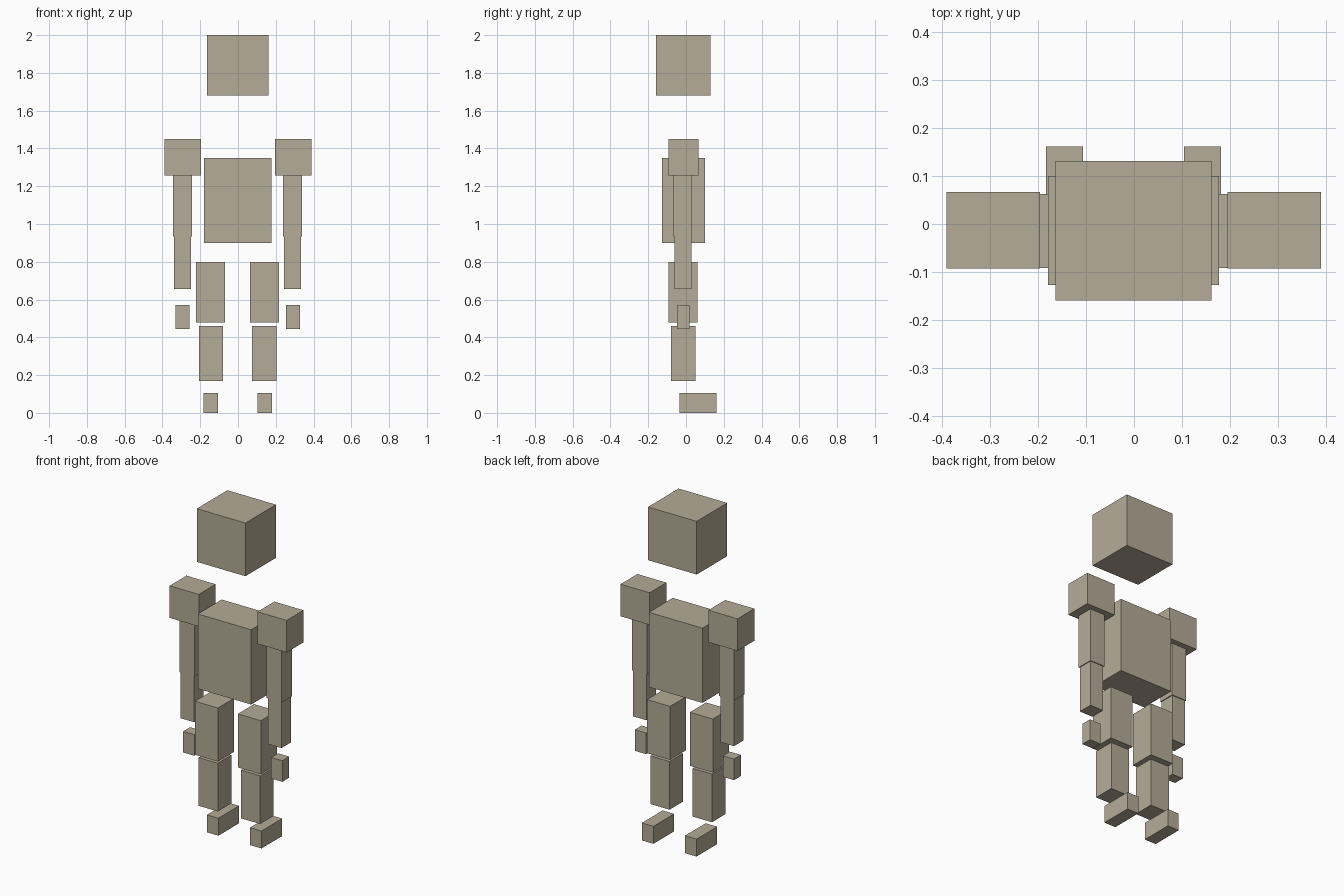
import bpy

stone = bpy.data.materials.new("warm_stone")
stone.diffuse_color = (0.462, 0.407, 0.31, 1.0)


def block(name, x, y, z):
    """Box spanning the given (min, max) ranges."""
    spans = (x, y, z)
    bpy.ops.mesh.primitive_cube_add(size=1, location=[(a + b) / 2 for a, b in spans])
    ob = bpy.context.object
    ob.name = name
    ob.scale = [b - a for a, b in spans]
    bpy.ops.object.transform_apply(location=False, rotation=False, scale=True)
    ob.data.materials.append(stone)


# Head and torso
block("head", (-0.163, 0.161), (-0.159, 0.131), (1.68, 2.0))
block("torso", (-0.179, 0.177), (-0.127, 0.1), (0.9, 1.35))

# Limb parts: name, x range on the right, y range, z range, mirror axis
limbs = [
    ("shoulder", (0.195, 0.389), (-0.093, 0.067), (1.257, 1.45), -0.0005),
    ("upper_arm", (0.238, 0.338), (-0.067, 0.033), (0.933, 1.257), -0.003),
    ("forearm", (0.243, 0.333), (-0.062, 0.028), (0.655, 0.933), -0.003),
    ("hand", (0.254, 0.328), (-0.047, 0.018), (0.445, 0.572), -0.002),
    ("thigh", (0.063, 0.216), (-0.092, 0.062), (0.478, 0.8), -0.003),
    ("shin", (0.075, 0.203), (-0.079, 0.049), (0.17, 0.46), -0.002),
    ("foot", (0.104, 0.181), (-0.035, 0.161), (0.0, 0.105), -0.001),
]
for name, x, y, z, axis in limbs:
    block(name + "_right", x, y, z)
    block(name + "_left", (2 * axis - x[1], 2 * axis - x[0]), y, z)
